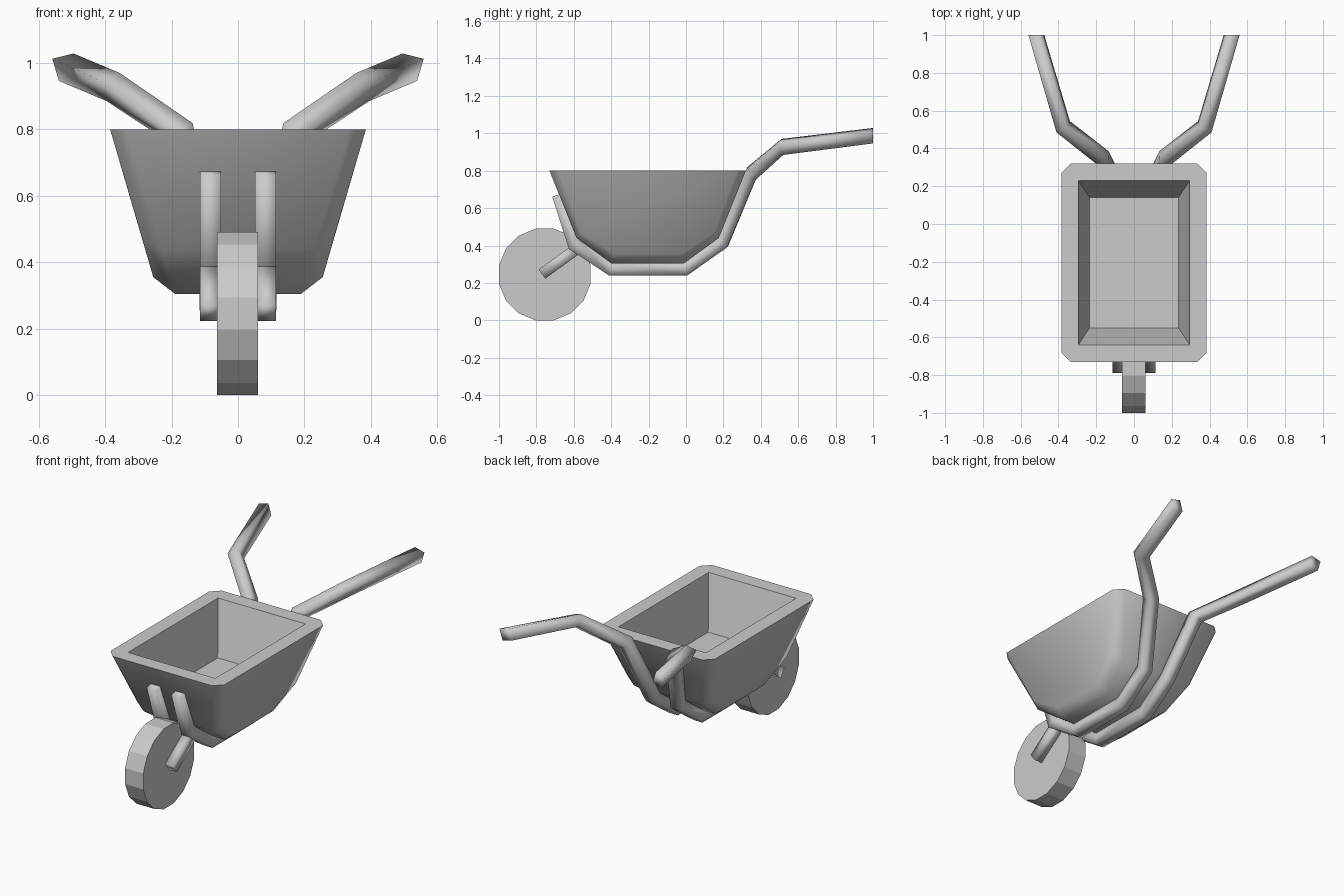
import bpy, bmesh, math
from mathutils import Vector, Matrix

if "Cube" in bpy.data.objects:
    bpy.data.objects.remove(bpy.data.objects["Cube"], do_unlink=True)

GREY = (0.6, 0.6, 0.6, 1)
grey = bpy.data.materials.new("plain_grey")
grey.use_nodes = True
grey.diffuse_color = GREY
grey.node_tree.nodes["Principled BSDF"].inputs["Base Color"].default_value = GREY


def finish(bm, name):
    bmesh.ops.recalc_face_normals(bm, faces=bm.faces)
    mesh = bpy.data.meshes.new(name)
    bm.to_mesh(mesh)
    bm.free()
    mesh.materials.append(grey)
    obj = bpy.data.objects.new(name, mesh)
    bpy.context.collection.objects.link(obj)
    return obj


def select_only(obj):
    bpy.ops.object.select_all(action='DESELECT')
    obj.select_set(True)
    bpy.context.view_layer.objects.active = obj


def hull(points, name):
    bm = bmesh.new()
    for p in points:
        bm.verts.new(p)
    bmesh.ops.convex_hull(bm, input=bm.verts)
    bmesh.ops.dissolve_limit(bm, angle_limit=math.radians(2), verts=bm.verts, edges=bm.edges)
    return finish(bm, name)


def tube(path, name, side, half_w, half_d):
    """Mitred square tube; path holds (x, y, z, roll)."""
    pts = [Vector(p[:3]) for p in path]
    bm = bmesh.new()
    rings = []
    for i, p in enumerate(pts):
        a = (p - pts[i - 1]).normalized() if i else (pts[1] - p).normalized()
        b = (pts[i + 1] - p).normalized() if i < len(pts) - 1 else a
        t = (a + b).normalized()
        across = Vector((1, 0, -path[i][3]))
        u = (across - t * across.dot(t)).normalized()
        v = t.cross(u)
        bend = b - a
        grow = 1 / t.dot(a) - 1
        ring = []
        for su, sv in ((1, 1), (-1, 1), (-1, -1), (1, -1)):
            o = u * half_w * su + v * half_d * sv
            if bend.length > 1e-4:
                n = bend.normalized()
                o += n * o.dot(n) * grow
            # cut the rear grip square to the length of the model
            if i == len(pts) - 1 and p.y > 0.9:
                o -= a * (o.y / a.y)
            q = p + o
            ring.append(bm.verts.new((q.x * side, q.y, q.z)))
        rings.append(ring)
    for r, s in zip(rings, rings[1:]):
        for k in range(4):
            bm.faces.new((r[k], r[(k + 1) % 4], s[(k + 1) % 4], s[k]))
    bm.faces.new(rings[0])
    bm.faces.new(rings[-1])
    obj = finish(bm, name)
    select_only(obj)
    bpy.ops.object.shade_smooth()


# Tub: chamfered tapering body
MID_Y = -0.205
quarter = [(0.385, 0.475, 0.8), (0.335, 0.525, 0.8), (0.288, 0.355, 0.47),
           (0.23, 0.38, 0.44), (0.255, 0.18, 0.355), (0.19, 0.195, 0.305)]
tub = hull([(x * sx, MID_Y + y * sy, z) for x, y, z in quarter
            for sx in (1, -1) for sy in (1, -1)], "tub")

# Hollow with sloping walls
hollow = [(0.235, 0.345, 0.485), (0.314, 0.463, 0.9)]
cutter = hull([(x * sx, MID_Y + y * sy, z) for x, y, z in hollow
               for sx in (1, -1) for sy in (1, -1)], "tub_cutter")
cutter.hide_render = True
select_only(tub)
cut = tub.modifiers.new("hollow", 'BOOLEAN')
cut.operation = 'DIFFERENCE'
cut.solver = 'EXACT'
cut.object = cutter
bpy.ops.object.modifier_apply(modifier=cut.name)
bpy.data.objects.remove(cutter, do_unlink=True)
bpy.ops.object.shade_smooth_by_angle(angle=math.radians(55))

# Wheel: faceted disc with a flat at the bottom
SIDES = 16
bm = bmesh.new()
bmesh.ops.create_cone(bm, cap_ends=True, segments=SIDES, radius1=0.25, radius2=0.25, depth=0.123)
bmesh.ops.rotate(bm, verts=bm.verts, matrix=Matrix.Rotation(math.pi / SIDES, 3, 'Z'))
bmesh.ops.rotate(bm, verts=bm.verts, matrix=Matrix.Rotation(math.pi / 2, 3, 'Y'))
bmesh.ops.translate(bm, verts=bm.verts, vec=(-0.001, -0.755, 0.245))
finish(bm, "wheel")

# Frame rails running under the tub into the handles, and the wheel struts
rail = [(0.083, -0.683, 0.672, 0), (0.083, -0.598, 0.405, 0), (0.083, -0.4, 0.273, 0),
        (0.083, -0.005, 0.273, 0), (0.085, 0.195, 0.415, 0), (0.165, 0.35, 0.785, 0.1),
        (0.375, 0.515, 0.927, 0.25), (0.517, 1.0, 0.987, 0.25)]
strut = [(0.087, -0.77, 0.247, 0), (0.087, -0.58, 0.385, 0)]
for side, label in ((1, "left"), (-1, "right")):
    tube(rail, label + "_rail_and_handle", side, 0.032, 0.034)
    tube(strut, label + "_wheel_strut", side, 0.027, 0.03)
